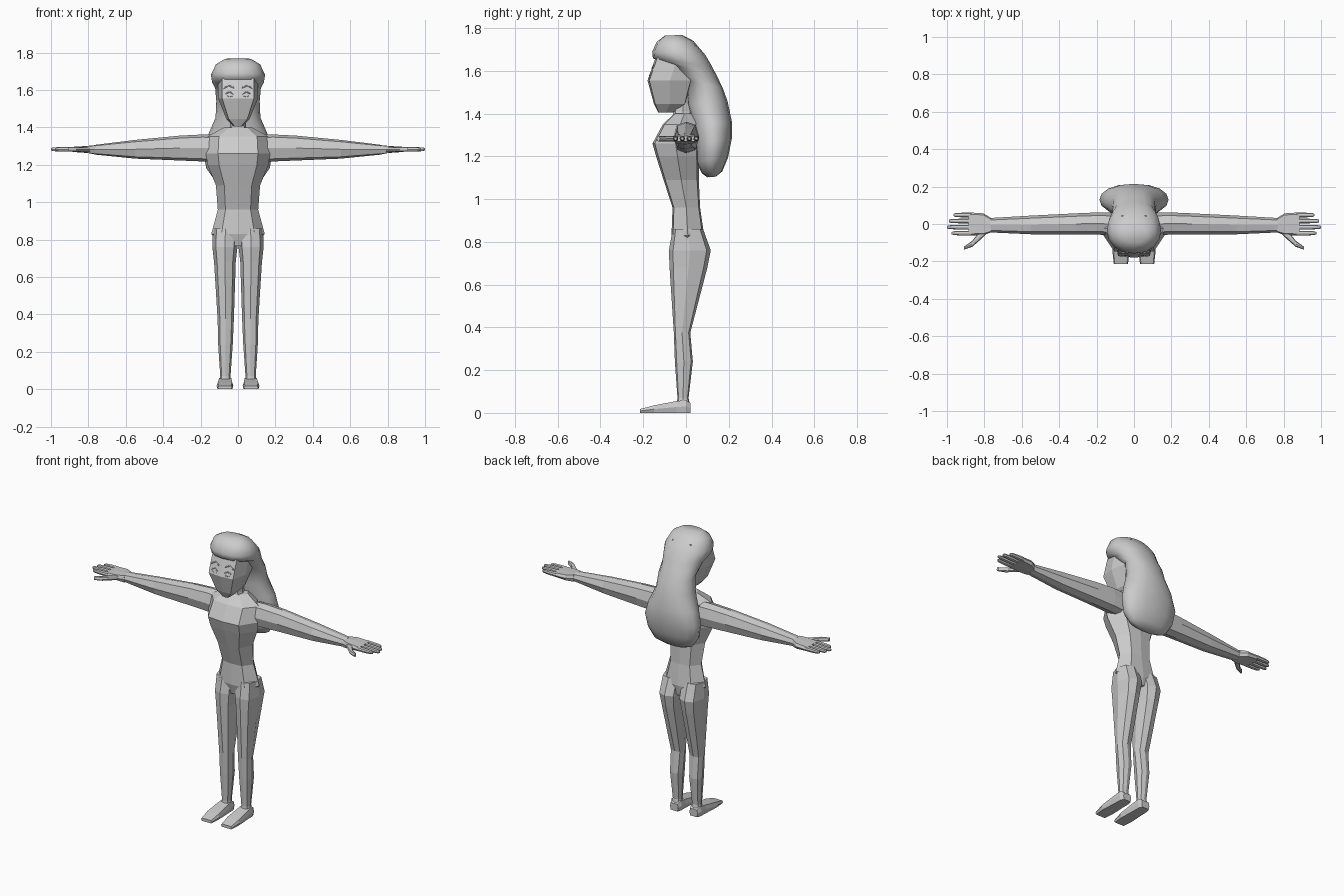
import bpy, bmesh, math


def loft(name, rings, mirror=False, smooth=False):
    """Skin a list of equal-length point rings, cap both ends."""
    bm = bmesh.new()
    loops = [[bm.verts.new(p) for p in r] for r in rings]
    n = len(loops[0])
    for lo, hi in zip(loops, loops[1:]):
        for i in range(n):
            j = (i + 1) % n
            bm.faces.new((lo[i], lo[j], hi[j], hi[i]))
    bm.faces.new(loops[0])
    bm.faces.new(loops[-1])
    bmesh.ops.recalc_face_normals(bm, faces=bm.faces)
    me = bpy.data.meshes.new(name)
    bm.to_mesh(me)
    bm.free()
    ob = bpy.data.objects.new(name, me)
    bpy.context.collection.objects.link(ob)
    if smooth:
        for p in me.polygons:
            p.use_smooth = True
    if mirror:
        ob.modifiers.new("mirror", 'MIRROR')
    return ob


def ring(axis, pos, a0, a1, b0, b1, ka=0.72, kb=0.8):
    """Eight-sided ring across an axis, fitted to the box a0..a1, b0..b1."""
    ca, cb, ra, rb = (a0 + a1) / 2, (b0 + b1) / 2, (a1 - a0) / 2, (b1 - b0) / 2
    unit = [(1, 0), (ka, kb), (0, 1), (-ka, kb), (-1, 0), (-ka, -kb), (0, -1), (ka, -kb)]
    pts = [(ca + u * ra, cb + v * rb) for u, v in unit]
    if axis == 'x':
        return [(pos, a, b) for a, b in pts]
    if axis == 'y':
        return [(a, pos, b) for a, b in pts]
    return [(a, b, pos) for a, b in pts]


# torso: height, half width, front, back
torso = [(0.765, 0.08, -0.05, 0.075), (0.83, 0.143, -0.068, 0.085),
         (0.96, 0.108, -0.063, 0.066), (1.09, 0.118, -0.105, 0.06),
         (1.2, 0.163, -0.14, 0.06), (1.26, 0.172, -0.157, 0.06),
         (1.35, 0.165, -0.108, 0.055), (1.40, 0.075, -0.055, 0.04)]
loft("torso", [ring('z', z, -w, w, f, b, 0.62, 0.9) for z, w, f, b in torso])
loft("neck", [ring('z', z, -r, r, -r - 0.015, r - 0.015)
              for z, r in ((1.36, 0.055), (1.41, 0.042), (1.50, 0.04))])

# legs: height, inner x, outer x, front, back
leg = [(0.86, 0.0, 0.134, -0.062, 0.08), (0.76, 0.003, 0.137, -0.08, 0.116),
       (0.68, 0.012, 0.128, -0.077, 0.10), (0.375, 0.022, 0.109, -0.057, 0.02),
       (0.24, 0.028, 0.106, -0.052, 0.032), (0.07, 0.04, 0.095, -0.04, 0.012),
       (0.03, 0.036, 0.10, -0.045, 0.02)]
loft("leg", [ring('z', z, i, o, f, b) for z, i, o, f, b in leg], mirror=True)

# feet: y, inner x, outer x, top
foot = [(0.022, 0.04, 0.096, 0.045), (0.0, 0.03, 0.107, 0.06), (-0.045, 0.03, 0.108, 0.055),
        (-0.15, 0.025, 0.115, 0.035), (-0.215, 0.032, 0.108, 0.018)]
loft("foot", [ring('y', y, i, o, 0, t, 0.85, 1.0) for y, i, o, t in foot], mirror=True)

# arms: x, front, back, bottom, top
arm = [(0.12, -0.06, 0.06, 1.215, 1.36), (0.19, -0.057, 0.062, 1.218, 1.362),
       (0.31, -0.055, 0.057, 1.223, 1.356), (0.55, -0.055, 0.045, 1.233, 1.333),
       (0.77, -0.045, 0.032, 1.255, 1.306)]
loft("arm", [ring('x', *a) for a in arm], mirror=True)

# hands
palm = [(0.765, -0.045, 0.032, 1.256, 1.305), (0.805, -0.06, 0.057, 1.263, 1.301),
        (0.885, -0.062, 0.062, 1.269, 1.296)]
loft("palm", [ring('x', *p, 0.85, 0.9) for p in palm], mirror=True)
for k, (y, tip) in enumerate([(-0.049, 0.975), (-0.017, 1.0), (0.016, 0.99), (0.048, 0.965)]):
    loft(f"finger_{k + 1}",
         [ring('x', x, y - r, y + r, 1.283 - r, 1.283 + r)
          for x, r in ((0.87, 0.013), ((0.87 + tip) / 2, 0.0125), (tip - 0.01, 0.01), (tip, 0.006))],
         mirror=True)
thumb = [(0.785, -0.05, -0.01), (0.83, -0.092, -0.045), (0.865, -0.122, -0.09), (0.91, -0.137, -0.122)]
loft("thumb", [ring('x', x, f, b, 1.27, 1.295) for x, f, b in thumb], mirror=True)

# head: height, half width, front, back
head = [(1.405, 0.022, -0.13, -0.06), (1.445, 0.062, -0.15, 0.0), (1.555, 0.106, -0.18, 0.03),
        (1.66, 0.106, -0.143, 0.06), (1.72, 0.08, -0.10, 0.05)]
loft("head", [ring('z', z, -w, w, f, b, 0.8, 0.92) for z, w, f, b in head])


# facial details: thin strips of (x, z) lying on the sloped face
def face_strip(name, pts, r):
    rings = []
    for x, z in pts:
        y = -0.18 + max(z - 1.555, 0) * 0.35 + x * 0.08
        rings.append(ring('x', x, y - 0.003, y + 0.004, z - r, z + r))
    loft(name, rings, mirror=True)


face_strip("eyebrow", [(0.022, 1.612), (0.05, 1.624), (0.078, 1.608)], 0.004)
face_strip("upper_eyelid", [(0.024, 1.578), (0.045, 1.59), (0.066, 1.58)], 0.003)
face_strip("lower_eyelid", [(0.03, 1.568), (0.045, 1.563), (0.06, 1.57)], 0.002)


# hair: tilted rings of half width, front (y, z), back (y, z)
def hair_ring(w, yf, zf, yb, zb, n=16):
    out = []
    for i in range(n):
        a = 2 * math.pi * i / n
        t = (1 - math.cos(a)) / 2
        s = math.sin(a)
        out.append((w * math.copysign(abs(s) ** 0.85, s), yf + (yb - yf) * t, zf + (zb - zf) * t))
    return out


hair = [(0.07, -0.10, 1.764, -0.02, 1.768), (0.118, -0.137, 1.735, 0.035, 1.74),
        (0.145, -0.158, 1.69, 0.092, 1.672), (0.138, -0.155, 1.658, 0.122, 1.62),
        (0.122, -0.11, 1.645, 0.145, 1.575), (0.116, 0.0, 1.56, 0.172, 1.52),
        (0.12, 0.005, 1.45, 0.195, 1.455), (0.16, 0.03, 1.36, 0.215, 1.36),
        (0.185, 0.045, 1.26, 0.214, 1.28), (0.17, 0.05, 1.17, 0.197, 1.195),
        (0.13, 0.075, 1.12, 0.17, 1.13), (0.07, 0.10, 1.102, 0.14, 1.105)]
loft("hair", [hair_ring(*h) for h in hair], smooth=True)
